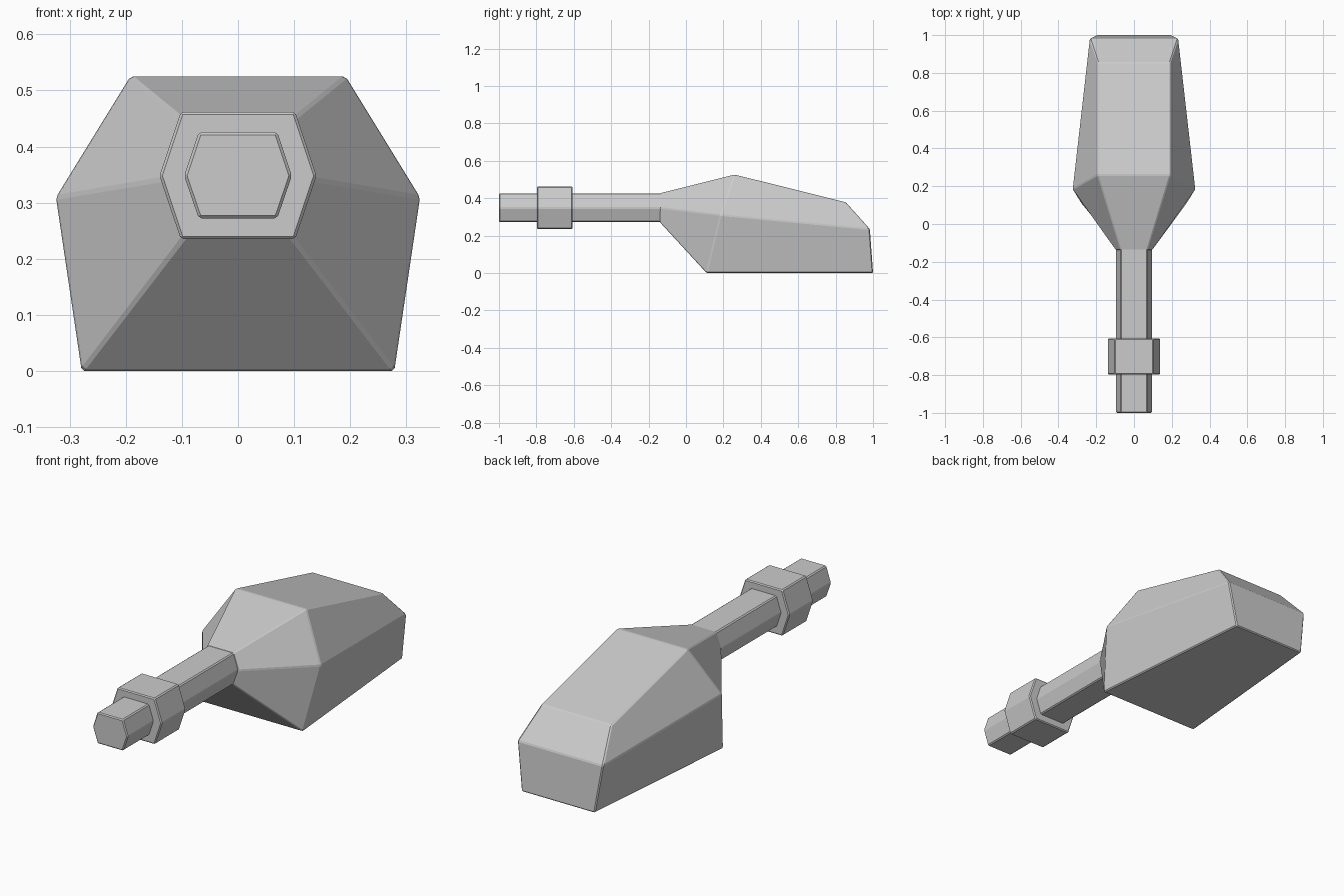
import bpy, bmesh

if "Cube" in bpy.data.objects:
    bpy.data.objects.remove(bpy.data.objects["Cube"])


def hex_ring(top, mid, bottom):
    """Six points from mirrored top, middle and bottom (x, y, z) corners."""
    right = [top, mid, bottom]
    left = [(-x, y, z) for x, y, z in reversed(right)]
    return right + left


def flat_ring(y, top_x, mid_x, low, mid, high):
    return hex_ring((top_x, y, high), (mid_x, y, mid), (top_x, y, low))


def loft(name, rings, bevel):
    bm = bmesh.new()
    loops = [[bm.verts.new(p) for p in ring] for ring in rings]
    for a, b in zip(loops, loops[1:]):
        for i in range(6):
            j = (i + 1) % 6
            bm.faces.new((a[i], a[j], b[j], b[i]))
    # each end is closed by an upper and a lower panel
    for v in (loops[0], loops[-1]):
        bm.faces.new((v[0], v[1], v[4], v[5]))
        bm.faces.new((v[1], v[2], v[3], v[4]))
    bmesh.ops.recalc_face_normals(bm, faces=bm.faces)
    mesh = bpy.data.meshes.new(name)
    bm.to_mesh(mesh)
    bm.free()
    obj = bpy.data.objects.new(name, mesh)
    bpy.context.collection.objects.link(obj)
    mod = obj.modifiers.new("edge_bevel", 'BEVEL')
    mod.width = bevel
    mod.segments = 1
    mod.limit_method = 'ANGLE'
    mod.angle_limit = 0.2
    return obj


# Hexagonal handle, running a little way into the body
loft("handle", [flat_ring(y, 0.07, 0.096, 0.272, 0.348, 0.426)
                for y in (-1.0, -0.11)], 0.005)

# Wider hexagonal collar around the handle
loft("collar", [flat_ring(y, 0.102, 0.14, 0.235, 0.348, 0.462)
                for y in (-0.797, -0.606)], 0.005)

# Faceted body: flares out from the handle, then tapers to the back
loft("body", [
    flat_ring(-0.14, 0.07, 0.096, 0.272, 0.348, 0.426),
    hex_ring((0.192, 0.26, 0.526), (0.325, 0.185, 0.31), (0.279, 0.11, 0.0)),
    hex_ring((0.192, 0.855, 0.378), (0.234, 0.983, 0.235), (0.2, 1.0, 0.0)),
], 0.005)
